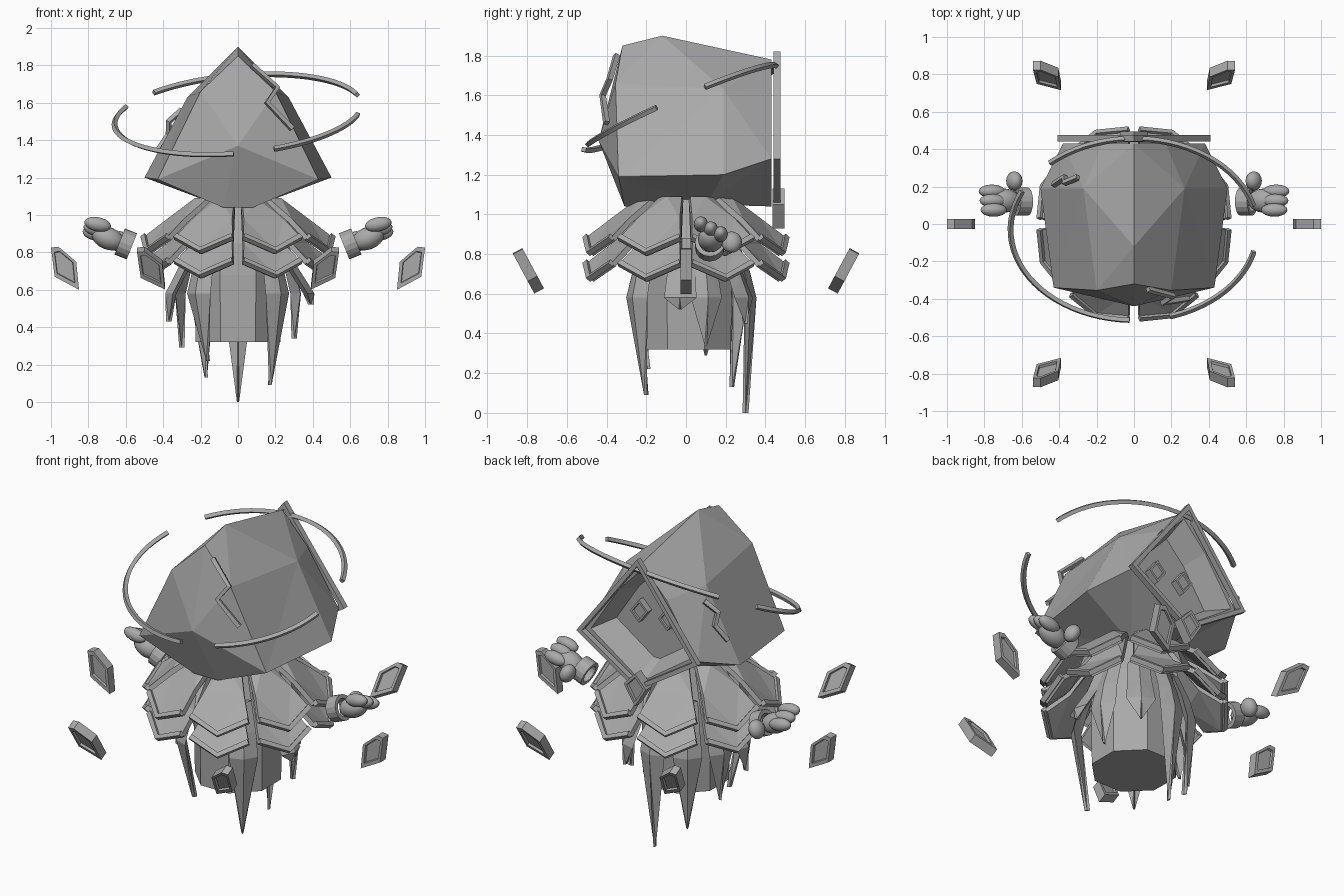
import bpy, bmesh
from math import sin, cos, pi, radians
from mathutils import Vector, Matrix

cube = bpy.data.objects.get("Cube")
if cube:
    bpy.data.objects.remove(cube)

grey = bpy.data.materials.new("stone_grey")
grey.use_nodes = True
GREY = (0.4, 0.4, 0.4, 1)
grey.diffuse_color = GREY
grey.node_tree.nodes["Principled BSDF"].inputs["Base Color"].default_value = GREY


def add(name, data, matrix=Matrix()):
    data.materials.append(grey)
    ob = bpy.data.objects.new(name, data)
    ob.matrix_world = matrix
    bpy.context.collection.objects.link(ob)
    return ob


def loft(name, rings, matrix=Matrix(), caps=True, wrap=False):
    """Skin a list of equal-length closed rings."""
    bm = bmesh.new()
    rows = [[bm.verts.new(p) for p in ring] for ring in rings]
    pairs = list(zip(rows, rows[1:])) + ([(rows[-1], rows[0])] if wrap else [])
    for a, b in pairs:
        for i in range(len(a)):
            j = (i + 1) % len(a)
            bm.faces.new((a[i], a[j], b[j], b[i]))
    if caps and not wrap:
        bm.faces.new(rows[0])
        bm.faces.new(rows[-1])
    bmesh.ops.remove_doubles(bm, verts=bm.verts, dist=0.0005)
    bmesh.ops.triangulate(bm, faces=[f for f in bm.faces if len(f.verts) > 3])
    bmesh.ops.recalc_face_normals(bm, faces=bm.faces)
    me = bpy.data.meshes.new(name)
    bm.to_mesh(me)
    bm.free()
    return add(name, me, matrix)


def panel(name, pts, thick, matrix):
    """Plate with a sunken centre on both sides."""
    c = sum((Vector(p) for p in pts), Vector((0, 0))) / len(pts)

    def ring(scale, z):
        return [(*(c + (Vector(p) - c) * scale), z) for p in pts]
    h = thick / 2
    return loft(name, [ring(.7, -h * .5), ring(.74, -h), ring(1, -h),
                       ring(1, h), ring(.74, h), ring(.7, h * .5)], matrix)


def strip(name, pts, radius):
    """Square-section bar along a path."""
    cu = bpy.data.curves.new(name, "CURVE")
    cu.dimensions = "3D"
    cu.bevel_depth, cu.bevel_resolution, cu.use_fill_caps = radius, 0, True
    sp = cu.splines.new("POLY")
    sp.use_smooth = False
    sp.points.add(len(pts) - 1)
    for p, co in zip(sp.points, pts):
        p.co = (*co, 1)
    return add(name, cu)


def basis(x, y, z, origin):
    m = Matrix((x, y, z)).transposed().to_4x4()
    m.translation = origin
    return m


# Hood: half profiles (x, y, z) mirrored into rings, closed by a pointed rear
def mirrored(half):
    return half + [(-x, y, z) for x, y, z in reversed(half) if x > 0]


rear = [(0, -.32, 1.85), (.2, -.355, 1.66), (.43, -.34, 1.19), (.08, -.31, 1.04)]
middle = [(0, -.12, 1.9), (.27, .19, 1.63), (.5, .19, 1.2), (.1, .1, 1.05)]
rim = [(0, .43, 1.78), (.17, .43, 1.6), (.38, .43, 1.28), (.03, .43, 1.04)]
inner = [(x * .9, y, 1.4 + (z - 1.4) * .9) for x, y, z in rim]
face = [(x * .72, .28, 1.42 + (z - 1.42) * .72) for x, y, z in rim]
tip = [(0, -.44, 1.37)] * 7
loft("hood", [tip] + [mirrored(r) for r in (rear, middle, rim, inner, face)])

# Kite frame round the opening
def kite(s, y):
    return [(x * s, y, 1.36 + (z - 1.36) * s) for x, z in
            ((0, 1.82), (.41, 1.28), (0, 1.02), (-.41, 1.28))]


loft("opening_frame", [kite(1, .44), kite(1, .475), kite(.91, .475), kite(.91, .44)], wrap=True)

# Emblem below the opening, and diamond eyes
facing = lambda o: basis((-1, 0, 0), (0, 0, 1), (0, 1, 0), o)
panel("emblem", [(0, .1), (.075, .02), (0, -.1), (-.075, .02)], .06, facing((0, .465, 1.03)))
for s in (-1, 1):
    panel("eye", [(0, .07), (.06, .01), (0, -.07), (-.06, -.01)], .04, facing((s * .095, .3, 1.42)))

# Zigzag cracks on the hood
strip("rear_crack", [(.075, -.35, 1.8), (.21, -.385, 1.68), (.155, -.42, 1.6), (.29, -.4, 1.46)], .018)
strip("side_crack", [(-.3, .25, 1.56), (-.37, .22, 1.5), (-.37, .25, 1.43), (-.43, .21, 1.34)], .018)

# Broken halo
for start, end in ((15, 133), (155, 268), (287, 346)):
    arc = []
    for i in range(25):
        t = radians(start + (end - start) * i / 24)
        x, y = .66 * cos(t), -.03 + .485 * sin(t)
        arc.append((x, y, 1.55 + .43 * y + .08 * x))
    strip("halo_arc", arc, .016)

# Robe core
def octagon(r, z):
    return [(r * cos((k + .5) * pi / 4), r * sin((k + .5) * pi / 4), z) for k in range(8)]


loft("robe_core", [octagon(.245, .32), octagon(.25, .68), octagon(.24, .85), octagon(.17, 1.08)])

# Two tiers of cape plates with a thick pointed hem
for tier, drop in (("upper", 0), ("lower", .13)):
    for k in range(8):
        rot = Matrix.Rotation((k + .5) * pi / 4, 4, "Z")
        zs = -drop
        outer = [(.2, -.06, 1.09), (.25, 0, 1.09), (.2, .06, 1.09), (.36, .115, .98 + zs),
                 (.475, .165, .885 + zs), (.525, 0, .81 + zs), (.475, -.165, .885 + zs), (.36, -.115, .98 + zs)]
        under = [(r - .02, w, z - .02) for r, w, z in outer]
        loft(tier + "_cape_plate", [under, outer], rot)
        strip(tier + "_cape_hem", [rot @ Vector(p) for p in outer[4:7]], .02)

# Broad blades flaring from the waist and tapering inward: tip x, tip y, tip z
blades = [(0, .3, 0), (-.17, .23, .13), (.2, .3, .45), (-.3, .1, .29), (.3, .1, .34),
          (.39, -.03, .52), (-.37, -.05, .43), (-.16, -.19, .22), (.17, -.2, .09)]
for x, y, z in blades:
    out = Vector((x, y, 0)).normalized()
    side = Vector((-out.y, out.x, 0))
    r = Vector((x, y)).length
    rings = []
    for radius, height, wide, deep in ((.23, .88, .06, .025), (.29, .72, .07, .03),
                                       (max(.325, r * .97), .58, .082, .03),
                                       (r, z, .006, .015)):
        c = out * radius + Vector((0, 0, height))
        rings.append([c + out * deep, c + side * wide, c - out * deep, c - side * wide])
    loft("robe_blade", rings)

# Floating hands: hollow cuff, palm, fingers and thumb
def egg(name, loc, radii, tilt):
    bpy.ops.mesh.primitive_uv_sphere_add(segments=16, ring_count=10, location=loc, rotation=(0, tilt, 0))
    ob = bpy.context.object
    ob.name, ob.scale = name, radii
    ob.data.materials.append(grey)
    bpy.ops.object.shade_smooth()


for s, label in ((1, "left"), (-1, "right")):
    tilt = -s * radians(22)

    def circle(r, h):
        return [(h, r * cos(a * pi / 8), r * sin(a * pi / 8)) for a in range(16)]
    cuff = Matrix.Translation((s * .6, .12, .845)) @ Matrix.Rotation(tilt, 4, "Y")
    loft(label + "_cuff", [circle(.075, -.035), circle(.075, .035), circle(.052, .035),
                           circle(.052, -.035)], cuff, wrap=True)
    egg(label + "_palm", (s * .695, .125, .875), (.09, .065, .06), tilt)
    for i in range(3):
        egg(label + "_finger", (s * (.76 - .005 * i), .175 - .05 * i, .9 + .025 * i),
            (.072, .036, .038), tilt * .5)
    egg(label + "_thumb", (s * .64, .23, .86), (.042, .052, .055), tilt)

# Ring of six floating shards, tops leaning outward
outline = [(-.07, -.12), (-.055, .03), (.04, .11), (.08, .105), (.06, -.05)]
for k in range(6):
    a = k * pi / 3
    radial = Vector((cos(a), sin(a), 0))
    across = Vector((1 if radial.x > 0 else -1, 0, 0))
    up = Vector((0, radial.y * .62, 1)).normalized()
    panel("floating_shard", outline, .055,
          basis(across, up, across.cross(up), radial * .92 + Vector((0, 0, .72))))
